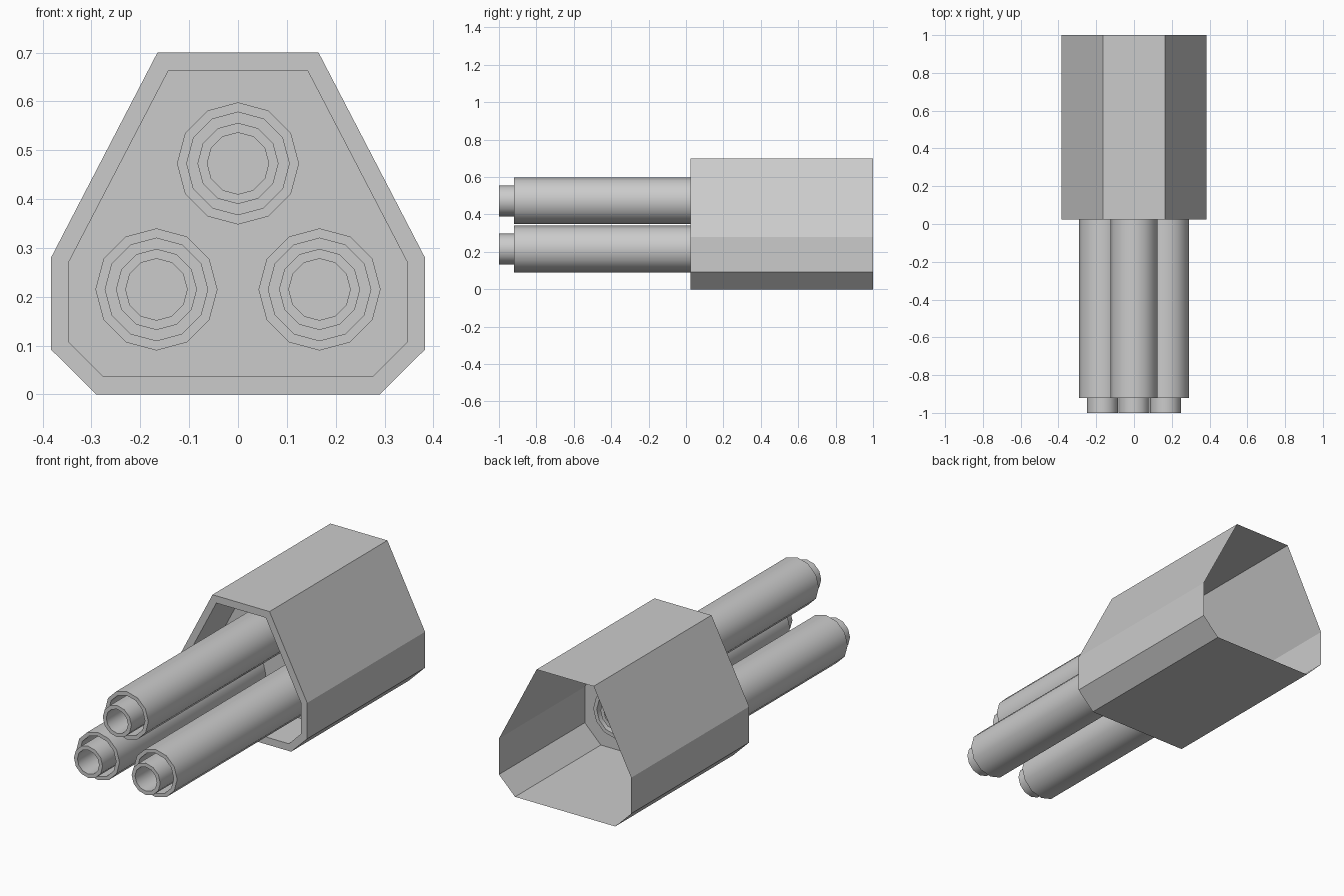
import bpy
import bmesh
import math

if "Cube" in bpy.data.objects:
    bpy.data.objects.remove(bpy.data.objects["Cube"])

SIDES = 12


def mirrored(half):
    # right-hand half profile, top to bottom -> closed loop
    return half + [(-x, z) for x, z in reversed(half)]


def circle(r, cx, cz):
    return [(cx + r * math.sin(2 * math.pi * i / SIDES),
             cz + r * math.cos(2 * math.pi * i / SIDES)) for i in range(SIDES)]


def loft(name, sections, closed=False, cap_end=False, smooth=False):
    # bridge a chain of (profile, y) sections with quads
    bm = bmesh.new()
    rings = [[bm.verts.new((x, y, z)) for x, z in prof] for prof, y in sections]
    pairs = list(zip(rings, rings[1:]))
    if closed:
        pairs.append((rings[-1], rings[0]))
    for a, b in pairs:
        n = len(a)
        for i in range(n):
            j = (i + 1) % n
            bm.faces.new((a[i], a[j], b[j], b[i]))
    if cap_end:
        bm.faces.new(rings[-1])
    bmesh.ops.recalc_face_normals(bm, faces=bm.faces)
    mesh = bpy.data.meshes.new(name)
    bm.to_mesh(mesh)
    bm.free()
    obj = bpy.data.objects.new(name, mesh)
    bpy.context.collection.objects.link(obj)
    if smooth:
        bpy.ops.object.select_all(action='DESELECT')
        obj.select_set(True)
        bpy.context.view_layer.objects.active = obj
        bpy.ops.object.shade_smooth_by_angle(angle=math.radians(40))
    return obj


def pipe(name, r_out, r_in, y0, y1, cx, cz):
    outer, inner = circle(r_out, cx, cz), circle(r_in, cx, cz)
    return loft(name, [(outer, y0), (outer, y1), (inner, y1), (inner, y0)],
                closed=True, smooth=True)


# Housing: thin outer shell open at the back, front rim and recess
outer = mirrored([(0.165, 0.70), (0.383, 0.28), (0.383, 0.092), (0.29, 0.0)])
inner = mirrored([(0.143, 0.662), (0.347, 0.27), (0.347, 0.108), (0.277, 0.038)])
loft("housing", [(outer, 1.0), (outer, 0.025), (inner, 0.025), (inner, 0.29)])

# Bulkhead that carries the tubes inside the housing
loft("bulkhead", [(outer, 0.29)], cap_end=True)

# Three double-walled tubes
for label, cx, cz in (("top", 0.0, 0.473), ("left", -0.167, 0.215), ("right", 0.167, 0.215)):
    pipe("outer_tube_" + label, 0.125, 0.105, -0.92, 0.35, cx, cz)
    pipe("inner_tube_" + label, 0.083, 0.063, -1.0, 0.35, cx, cz)
